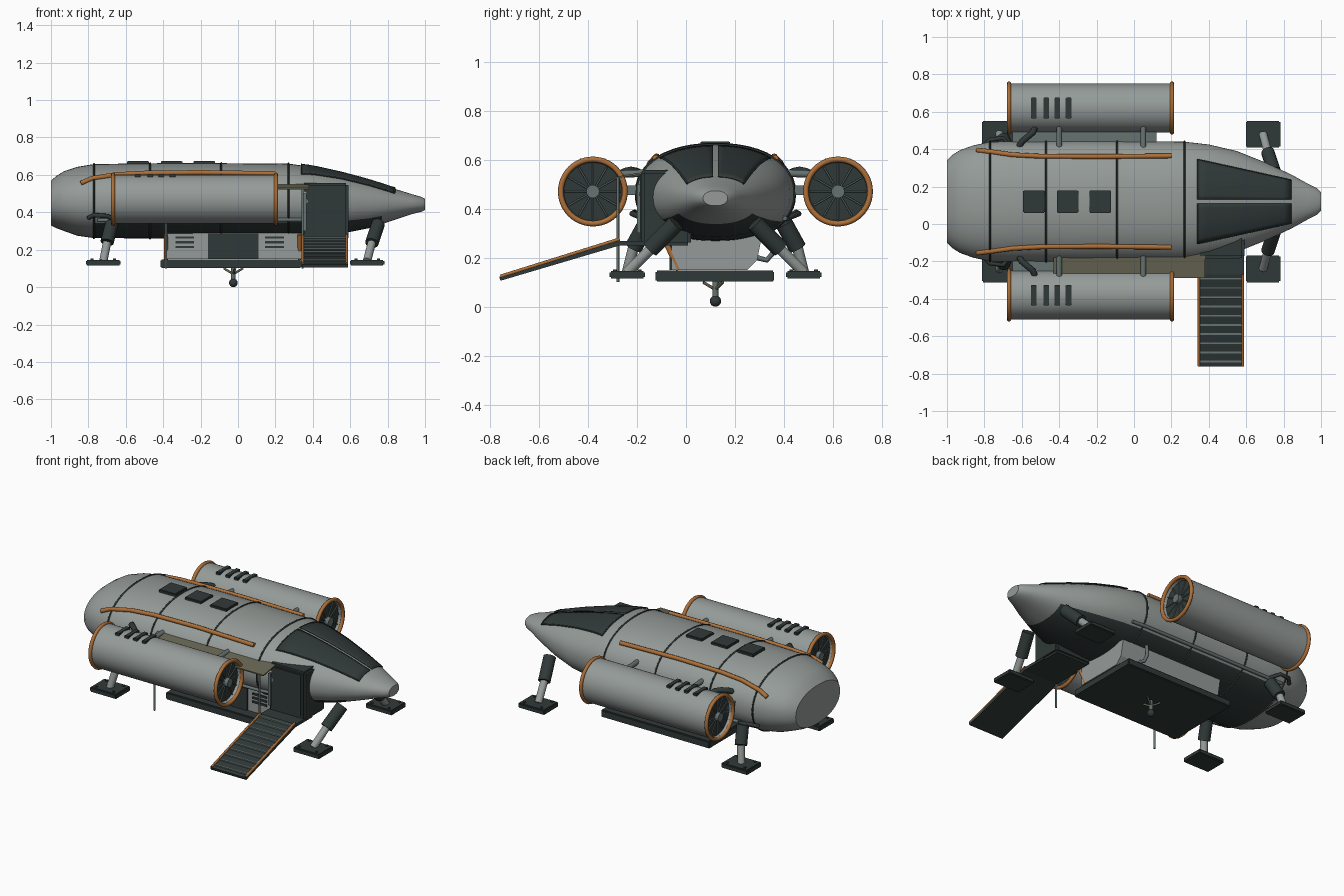
import bpy, bmesh, math
from mathutils import Vector

cube = bpy.data.objects.get("Cube")
if cube:
    bpy.data.objects.remove(cube)


def material(name, rgb):
    m = bpy.data.materials.new(name)
    m.use_nodes = True
    m.diffuse_color = (*rgb, 1)
    m.node_tree.nodes["Principled BSDF"].inputs["Base Color"].default_value = (*rgb, 1)
    return m


HULL = material("hull grey", (0.30, 0.33, 0.315))
DARK = material("dark slate", (0.03, 0.042, 0.04))
ORANGE = material("copper orange", (0.42, 0.16, 0.04))
CANVAS = material("olive canvas", (0.14, 0.135, 0.09))
STEEL = material("worn steel", (0.13, 0.17, 0.165))
CY = 0.12  # hull centre line


def smooth(ob, degrees):
    bpy.ops.object.select_all(action='DESELECT')
    ob.select_set(True)
    bpy.context.view_layer.objects.active = ob
    bpy.ops.object.shade_smooth_by_angle(angle=math.radians(degrees))


def finish(name, bm, mats, rounded=True):
    bmesh.ops.recalc_face_normals(bm, faces=bm.faces)
    me = bpy.data.meshes.new(name)
    bm.to_mesh(me)
    bm.free()
    ob = bpy.data.objects.new(name, me)
    bpy.context.collection.objects.link(ob)
    for m in mats:
        me.materials.append(m)
    if rounded:
        smooth(ob, 35)
    return ob


def box(name, x, y, z, mat, bevel=0.0):
    bm = bmesh.new()
    bmesh.ops.create_cube(bm, size=1)
    for v in bm.verts:
        v.co = [a + (c + 0.5) * (b - a) for c, (a, b) in zip(v.co, (x, y, z))]
    if bevel:
        bmesh.ops.bevel(bm, geom=bm.edges[:], offset=bevel, segments=2, affect='EDGES')
    return finish(name, bm, [mat], False)


def prism(name, x0, x1, yz, mat):
    bm = bmesh.new()
    a, b = [[bm.verts.new((x, y, z)) for y, z in yz] for x in (x0, x1)]
    bm.faces.new(a)
    bm.faces.new(b)
    for i in range(len(yz)):
        j = (i + 1) % len(yz)
        bm.faces.new((a[i], a[j], b[j], b[i]))
    return finish(name, bm, [mat], False)


def rod(name, p, q, r, mat):
    p, q = Vector(p), Vector(q)
    bm = bmesh.new()
    bmesh.ops.create_cone(bm, cap_ends=True, segments=16, radius1=r, radius2=r, depth=(q - p).length)
    rot = (q - p).to_track_quat('Z', 'Y')
    for v in bm.verts:
        v.co = rot @ v.co + (p + q) / 2
    return finish(name, bm, [mat])


def tube(name, pts, r, mat, cyclic=False):
    cu = bpy.data.curves.new(name, 'CURVE')
    cu.dimensions = '3D'
    cu.bevel_depth, cu.bevel_resolution, cu.use_fill_caps = r, 2, True
    sp = cu.splines.new('POLY')
    sp.points.add(len(pts) - 1)
    for pt, co in zip(sp.points, pts):
        pt.co = (*co, 1)
    sp.use_cyclic_u = cyclic
    cu.materials.append(mat)
    ob = bpy.data.objects.new(name, cu)
    bpy.context.collection.objects.link(ob)
    bpy.ops.object.select_all(action='DESELECT')
    ob.select_set(True)
    bpy.context.view_layer.objects.active = ob
    bpy.ops.object.convert(target='MESH')
    smooth(bpy.context.view_layer.objects.active, 50)


# Hull stations: x, half width, top, bottom
STATIONS = [(-1, .22, .57, .33), (-.97, .25, .595, .315), (-.93, .275, .62, .30), (-.86, .30, .643, .275),
            (-.77, .32, .658, .262), (-.3, .325, .664, .26), (.27, .32, .66, .265), (.4, .305, .643, .272),
            (.55, .27, .61, .285), (.7, .21, .57, .315), (.84, .145, .525, .36), (.93, .095, .497, .39),
            (.98, .07, .483, .403), (1, .05, .473, .412)]
EXP = 2.2


def station(x):
    for a, b in zip(STATIONS, STATIONS[1:]):
        if x <= b[0]:
            t = (x - a[0]) / (b[0] - a[0])
            return [p + t * (q - p) for p, q in zip(a[1:], b[1:])]
    return STATIONS[-1][1:]


def power(v):
    return math.copysign(abs(v) ** (2 / EXP), v)


def hull_point(x, ang, grow=0.0):
    w, top, bot = station(x)
    return (x, CY + (w + grow) * power(math.cos(ang)),
            (top + bot) / 2 + ((top - bot) / 2 + grow) * power(math.sin(ang)))


def roof_z(x, off):
    w, top, bot = station(x)
    return (top + bot) / 2 + (top - bot) / 2 * max(0, 1 - abs(off / w) ** EXP) ** (1 / EXP)


# Hull with dark belly shield
N = 64
bm = bmesh.new()
xs = sorted({s[0] for s in STATIONS} | {-.6, -.45, -.15, 0, .13, .47, .63, .77})
rings = [[bm.verts.new(hull_point(x, math.tau * i / N)) for i in range(N)] for x in xs]
for a, b in zip(rings, rings[1:]):
    for i in range(N):
        bm.faces.new((a[i], a[(i + 1) % N], b[(i + 1) % N], b[i]))
bm.faces.new(rings[0])
bm.faces.new(rings[-1])
for f in bm.faces:
    c = f.calc_center_median()
    w, top, bot = station(c.x)
    if -.8 < c.x < .76 and c.z < bot + .22 * (top - bot):
        f.material_index = 1
finish("hull", bm, [HULL, DARK])

for x in (-.77, -.47, -.09, .27):
    tube("hull_seam", [hull_point(x, math.tau * i / 48, .001) for i in range(48)], .005, DARK, True)

# Cockpit windows, laid over the nose
for side in (-1, 1):
    bm = bmesh.new()
    nx, ny = 12, 8
    grid = []
    for i in range(nx + 1):
        t = i / nx
        x = .34 + .5 * t
        offs = [.01 + j / ny * (.215 - .11 * t) for j in range(ny + 1)]
        grid.append([bm.verts.new((x, CY + side * o, roof_z(x, o) + .006)) for o in offs])
    for i in range(nx):
        for j in range(ny):
            bm.faces.new((grid[i][j], grid[i + 1][j], grid[i + 1][j + 1], grid[i][j + 1]))
    frame = [v.co.copy() for v in grid[0] + [row[-1] for row in grid[1:]]]
    window = finish("cockpit_window", bm, [DARK])
    solid = window.modifiers.new("thickness", 'SOLIDIFY')
    solid.thickness, solid.offset = .005, 0
    tube("window_frame", frame, .004, DARK)

# Roof hatches
for x in (-.535, -.355, -.18):
    box("roof_hatch", (x - .058, x + .058), (CY - .06, CY + .06), (.64, .675), DARK, .004)


def fan_nacelle(y):
    z, n = .47, 48
    prof = [(-.65, .118), (-.67, .123), (-.67, .131), (.2, .131), (.2, .123), (.18, .118)]
    circle = [(math.cos(math.tau * i / n), math.sin(math.tau * i / n)) for i in range(n)]
    bm = bmesh.new()
    loops = [[bm.verts.new((x, y + r * c, z + r * s)) for c, s in circle] for x, r in prof]
    for a, b in zip(loops, loops[1:]):
        for i in range(n):
            bm.faces.new((a[i], a[(i + 1) % n], b[(i + 1) % n], b[i]))
    for end in (loops[0], loops[-1]):
        bm.faces.new(end).material_index = 1
    finish("nacelle", bm, [HULL, DARK])
    for x, d in ((-.668, -1), (.203, 1)):
        tube("nacelle_rim", [(x, y + .131 * c, z + .131 * s) for c, s in circle], .0115, ORANGE, True)
        rod("fan_hub", (x - d * .025, y, z), (x + d * .008, y, z), .027, STEEL)
        for c, s in circle[::4]:
            rod("fan_blade", (x - d * .017, y + .02 * c, z + .02 * s),
                (x - d * .017, y + .115 * c, z + .115 * s), .0035, STEEL)
    for x in (-.535, -.47, -.41, -.35):
        box("nacelle_vent", (x - .015, x + .015), (y - .055, y + .055), (.57, .604), DARK, .003)


# Nacelles, pylons, pipes and rails on both sides
for s in (-1, 1):
    def Y(off):
        return CY + s * off
    fan_nacelle(Y(.5))
    box("nacelle_pylon", (-.65, .12), sorted((Y(.28), Y(.4))), (.455, .495), STEEL)
    tube("rear_pipe", [(-.62, Y(.28), .53), (-.6, Y(.32), .55), (-.57, Y(.345), .555),
                       (-.54, Y(.37), .55), (-.525, Y(.41), .53)], .017, DARK)
    for x in (-.4, .05):
        rod("nacelle_strut", (x, Y(.28), .545), (x, Y(.42), .54), .015, STEEL)
    tube("roof_rail", [(x, Y(o), roof_z(x, o) + .006) for x, o in
                       ((-.84, .275), (-.78, .268), (-.65, .25), (-.5, .242), (-.2, .24), (.2, .244))], .013, ORANGE)
    tube("side_rail", [hull_point(-.75 + .1 * i, math.radians(-90 + s * 62), .006) for i in range(12)], .01, STEEL)
    tube("lower_pipe", [(-.8, Y(.3), .37), (-.77, Y(.33), .385), (-.7, Y(.34), .38), (-.66, Y(.29), .36)], .012, DARK)

    # Landing legs
    for x, hip, mid in ((.69, (.75, .16, .34), (.715, .265, .235)), (-.72, (-.675, .28, .34), (-.70, .335, .24))):
        foot = (x, Y(.36), .14)
        top, knee = (hip[0], Y(hip[1]), hip[2]), (mid[0], Y(mid[1]), mid[2])
        rod("leg_sleeve", top, knee, .036, DARK)
        rod("leg_piston", knee, foot, .022, HULL)
        box("foot_pad", (x - .092, x + .092), sorted((Y(.288), Y(.432))), (.115, .146), DARK, .006)
        for dx in (-.06, .06):
            for o in (.31, .41):
                rod("foot_bolt", (x + dx, Y(o), .14), (x + dx, Y(o), .152), .008, DARK)

# Belly pod and base plate
pod = [(-.06, .29), (-.06, .15), (.25, .15), (.29, .19), (.31, .29)]
prism("belly_pod", -.38, .34, pod, HULL)
box("base_plate", (-.415, .34), (-.125, .36), (.102, .148), DARK, .006)
box("cargo_door", (-.16, .11), (-.068, -.06), (.15, .288), DARK)
for x in (-.285, .195):
    for z in (.215, .24, .265):
        box("pod_louvre", (x - .05, x + .05), (-.067, -.06), (z - .006, z + .006), DARK)
for x in (-.385, .33):
    rod("pod_brace", (x, -.09, .28), (x, -.03, .15), .011, ORANGE)
tube("pod_hose", [(.2, .29, .2), (.2, .33, .19), (.2, .355, .22), (.2, .35, .28)], .011, STEEL)

# Sensor probe
rod("probe_stem", (-.025, CY, .105), (-.025, CY, .03), .012, STEEL)
bm = bmesh.new()
bmesh.ops.create_uvsphere(bm, u_segments=20, v_segments=12, radius=.023)
bmesh.ops.translate(bm, verts=bm.verts, vec=(-.025, CY, .023))
finish("probe_ball", bm, [DARK])
for dx, dy in ((-.05, .02), (.05, .03), (.01, -.05)):
    rod("probe_arm", (-.025, CY, .07), (-.025 + dx, CY + dy, .1), .006, CANVAS)

# Doorway, landing step and ramp
box("door_frame", (.34, .59), (-.182, .02), (.25, .557), DARK, .012)
box("door_panel", (.365, .565), (-.188, -.18), (.28, .54), DARK)
box("door_handle", (.35, .365), (-.20, -.18), (.30, .5), STEEL)
box("landing_step", (.342, .587), (-.28, -.1), (.25, .268), DARK)
prism("ramp", .342, .587, [(-.27, .272), (-.27, .25), (-.757, .106), (-.762, .122)], DARK)
for x in (.347, .582):
    rod("ramp_edge", (x, -.27, .276), (x, -.757, .124), .007, ORANGE)
for i in range(10):
    t = (i + .5) / 10
    y, z = -.27 - .49 * t, .274 - .152 * t
    box("ramp_rung", (.352, .577), (y - .005, y + .005), (z - .006, z + .005), STEEL)

# Canvas awning on poles
prism("awning", -.43, .38, [(-.15, .553), (-.15, .546), (-.29, .523), (-.29, .53)], CANVAS)
for x in (-.385, .345):
    rod("awning_pole", (x, -.278, .1), (x, -.278, .53), .006, STEEL)
